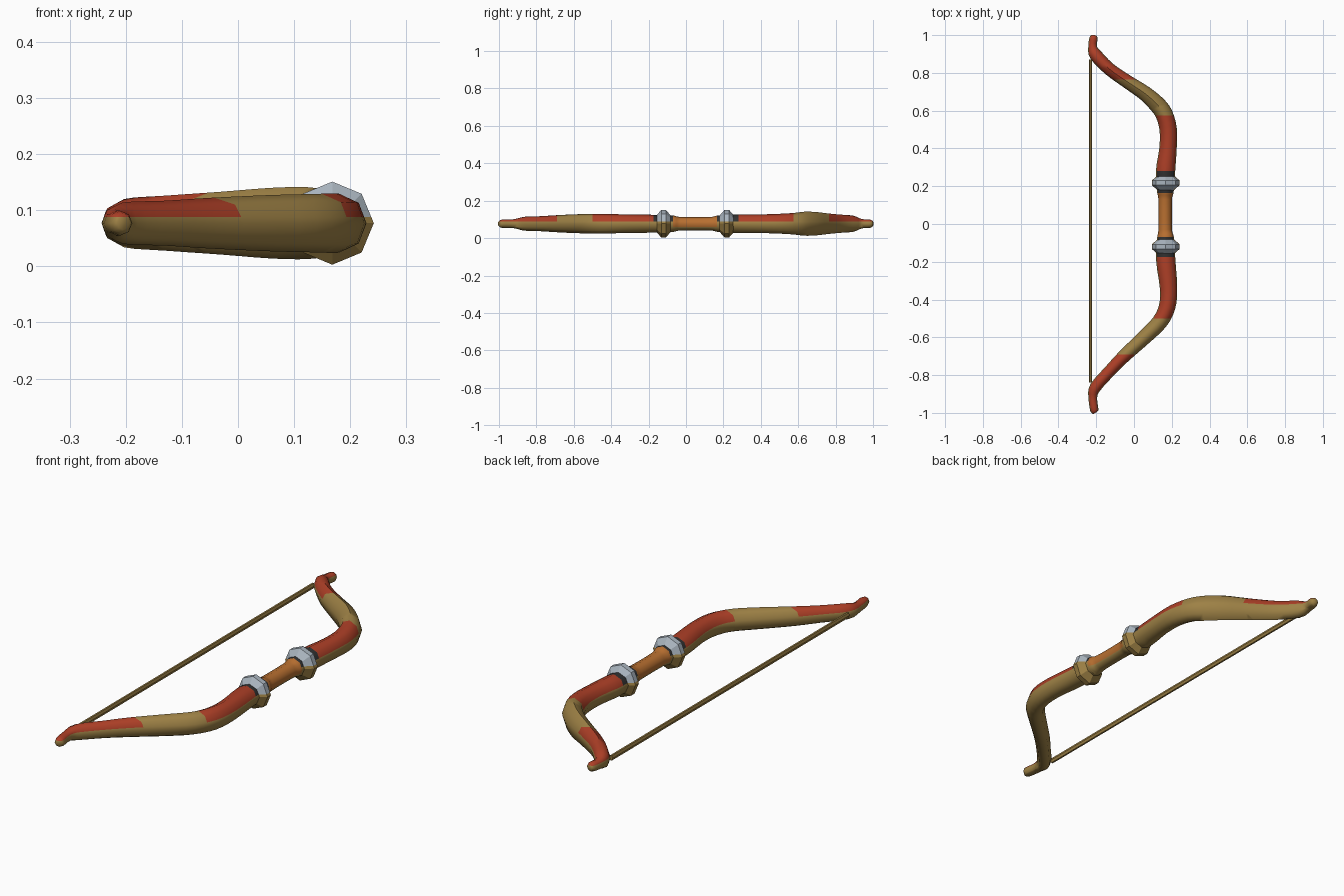
import bpy, bmesh, math
from mathutils import Vector

cube = bpy.data.objects.get("Cube")
if cube:
    bpy.data.objects.remove(cube, do_unlink=True)

MID_Z = 0.077      # height of the bow's centre line
PAINT_Z = 0.088    # paint covers only the upper side above this height
GRIP_Z = 0.06      # the grip wrap reaches further down


def material(name, rgb):
    mat = bpy.data.materials.new(name)
    mat.use_nodes = True
    mat.diffuse_color = (*rgb, 1)
    mat.node_tree.nodes["Principled BSDF"].inputs["Base Color"].default_value = (*rgb, 1)
    return mat


MATERIALS = [
    material("tan wood", (0.34, 0.22, 0.06)),
    material("red paint", (0.42, 0.05, 0.02)),
    material("orange wrap", (0.48, 0.16, 0.03)),
    material("grey metal", (0.4, 0.46, 0.52)),
    material("dark binding", (0.03, 0.03, 0.03)),
]
TAN, RED, ORANGE, GREY, DARK = range(5)


def spline(points, steps):
    """Smooth the control points with a Catmull-Rom curve."""
    pts = [Vector(p) for p in points]
    out = []
    for i in range(len(pts) - 1):
        a, b, c, d = pts[max(i - 1, 0)], pts[i], pts[i + 1], pts[min(i + 2, len(pts) - 1)]
        for s in range(steps):
            t = s / steps
            out.append(0.5 * (2 * b + (c - a) * t + (2 * a - 5 * b + 4 * c - d) * t ** 2
                              + (3 * b - a - 3 * c + d) * t ** 3))
    return out + [pts[-1]]


def loft(stations, sides):
    """Skin rings along stations of (y, x, half width, half height)."""
    bm = bmesh.new()
    rings = []
    for i, (y, x, wide, high) in enumerate(stations):
        before, after = stations[max(i - 1, 0)], stations[min(i + 1, len(stations) - 1)]
        along = Vector((after[1] - before[1], after[0] - before[0])).normalized()
        ring = []
        for k in range(sides):
            a = math.tau * k / sides
            across = wide * math.cos(a)
            ring.append(bm.verts.new((x + along.y * across, y - along.x * across,
                                      MID_Z + high * math.sin(a))))
        rings.append(ring)
    for r, s in zip(rings, rings[1:]):
        for k in range(sides):
            n = (k + 1) % sides
            bm.faces.new((r[k], r[n], s[n], s[k]))
    bm.faces.new(rings[0])
    bm.faces.new(rings[-1])
    return bm


def cut(bm, axis, value):
    """Add a clean edge loop for a paint border."""
    point, normal = Vector(), Vector()
    point[axis], normal[axis] = value, 1
    bmesh.ops.bisect_plane(bm, geom=bm.verts[:] + bm.edges[:] + bm.faces[:],
                           plane_co=point, plane_no=normal)


def finish(name, bm, colour_rule, angle):
    for f in bm.faces:
        f.material_index = colour_rule(f.calc_center_median())
    bmesh.ops.recalc_face_normals(bm, faces=bm.faces[:])
    mesh = bpy.data.meshes.new(name)
    bm.to_mesh(mesh)
    bm.free()
    for mat in MATERIALS:
        mesh.materials.append(mat)
    obj = bpy.data.objects.new(name, mesh)
    bpy.context.collection.objects.link(obj)
    bpy.ops.object.select_all(action="DESELECT")
    obj.select_set(True)
    bpy.context.view_layer.objects.active = obj
    bpy.ops.object.shade_smooth_by_angle(angle=math.radians(angle))


# Bow body from the lower tip to the upper tip: y, x, half width, half height
body = [
    (-1, -0.205, 0.012, 0.012), (-0.985, -0.21, 0.022, 0.022),
    (-0.92, -0.218, 0.023, 0.024), (-0.865, -0.205, 0.031, 0.037),
    (-0.78, -0.13, 0.032, 0.04), (-0.7, -0.053, 0.035, 0.045),
    (-0.6, 0.055, 0.039, 0.05), (-0.52, 0.135, 0.042, 0.052),
    (-0.44, 0.175, 0.044, 0.053), (-0.34, 0.183, 0.046, 0.05),
    (-0.19, 0.168, 0.051, 0.048), (-0.07, 0.167, 0.044, 0.044),
    (-0.03, 0.165, 0.036, 0.036), (0.13, 0.165, 0.036, 0.036),
    (0.17, 0.166, 0.044, 0.044), (0.28, 0.167, 0.051, 0.05),
    (0.4, 0.18, 0.046, 0.05), (0.5, 0.181, 0.046, 0.053),
    (0.58, 0.16, 0.046, 0.058), (0.63, 0.125, 0.045, 0.064),
    (0.69, 0.06, 0.04, 0.063), (0.75, -0.03, 0.036, 0.056),
    (0.82, -0.13, 0.034, 0.049), (0.895, -0.203, 0.034, 0.043),
    (0.94, -0.219, 0.023, 0.025), (0.985, -0.214, 0.022, 0.022),
    (1, -0.212, 0.012, 0.012),
]

# Upper-side paint: each colour runs up to the given y
BANDS = [(-0.69, RED), (-0.5, TAN), (-0.175, RED), (-0.07, DARK), (0.165, ORANGE),
         (0.28, DARK), (0.575, RED), (0.765, TAN), (2, RED)]


def body_colour(p):
    colour = next(c for end, c in BANDS if p.y < end)
    return colour if p.z > (GRIP_Z if colour == ORANGE else PAINT_Z) else TAN


bm = loft(spline(body, 3), 8)
for height in (PAINT_Z, GRIP_Z):
    cut(bm, 2, height)
for end, _ in BANDS[:-1]:
    cut(bm, 1, end)
finish("bow_body", bm, body_colour, 60)

# Faceted metal collars on both sides of the grip
for name, y in (("lower_collar", -0.12), ("upper_collar", 0.218)):
    profile = [(-0.04, 0.042), (-0.012, 0.074), (0.012, 0.074), (0.04, 0.042)]
    bm = loft([(y + dy, 0.168, r, r) for dy, r in profile], 8)
    cut(bm, 2, PAINT_Z)
    finish(name, bm, lambda p: GREY if p.z > PAINT_Z else TAN, 30)

# Bowstring
bm = loft([(-0.84, -0.23, 0.008, 0.013), (0.87, -0.23, 0.008, 0.013)], 6)
finish("bowstring", bm, lambda p: TAN, 30)
